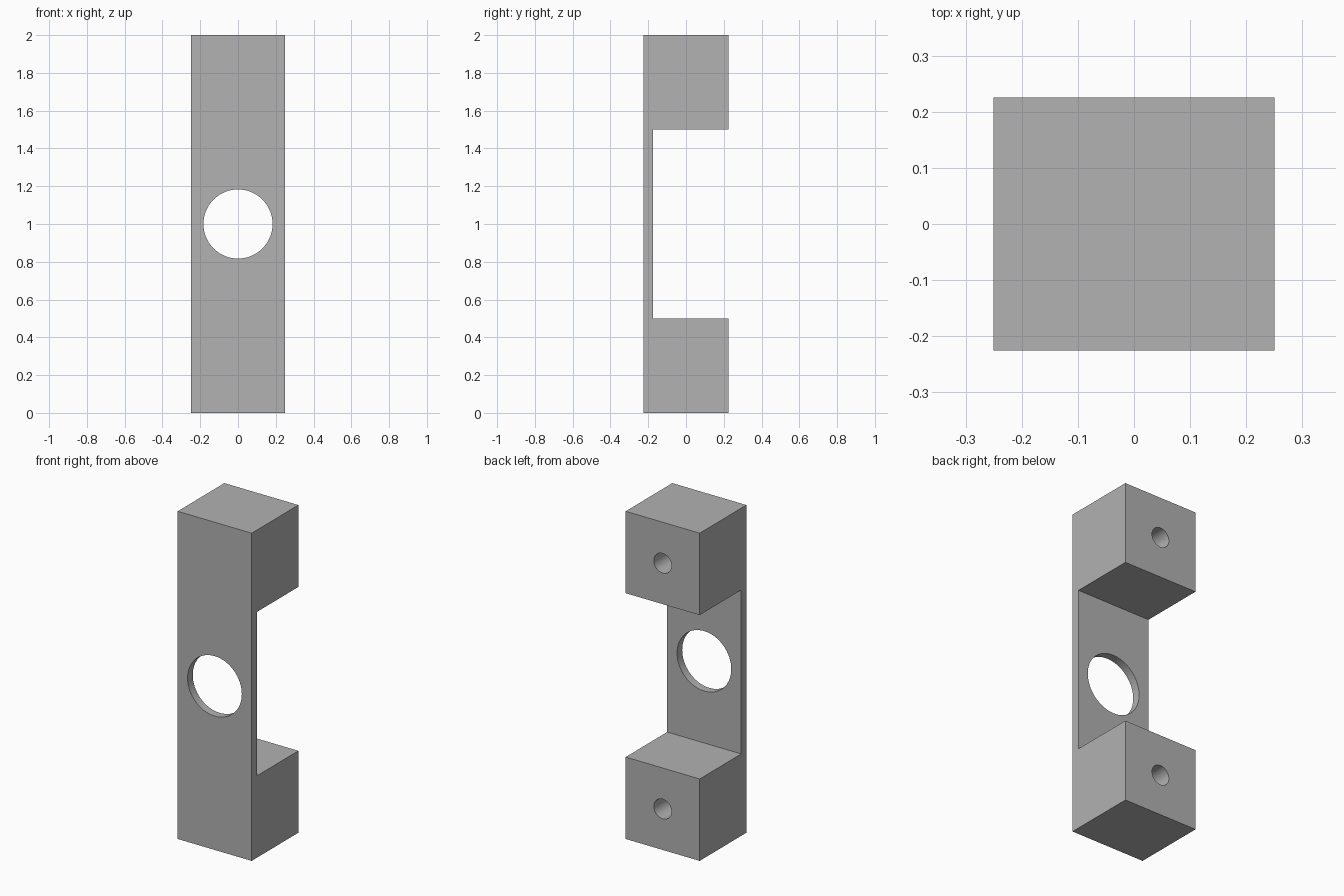
import bpy
import bmesh
from math import radians

default = bpy.data.objects.get("Cube")
if default:
    bpy.data.objects.remove(default, do_unlink=True)

WIDTH, DEPTH, HEIGHT = 0.5, 0.45, 2.0
BLOCK, PLATE = 0.5, 0.05
FRONT, BACK = -DEPTH / 2, DEPTH / 2

grey = bpy.data.materials.new("mid grey")
grey.use_nodes = True
colour = (0.445, 0.445, 0.445, 1)
grey.diffuse_color = colour
grey.node_tree.nodes["Principled BSDF"].inputs["Base Color"].default_value = colour

# Bracket body: C-shaped side profile extruded across the width
inner = FRONT + PLATE
profile = [(FRONT, 0), (BACK, 0), (BACK, BLOCK), (inner, BLOCK),
           (inner, HEIGHT - BLOCK), (BACK, HEIGHT - BLOCK),
           (BACK, HEIGHT), (FRONT, HEIGHT)]
bm = bmesh.new()
side = bm.faces.new([bm.verts.new((-WIDTH / 2, y, z)) for y, z in profile])
result = bmesh.ops.extrude_face_region(bm, geom=[side])
moved = [v for v in result["geom"] if isinstance(v, bmesh.types.BMVert)]
bmesh.ops.translate(bm, verts=moved, vec=(WIDTH, 0, 0))
bmesh.ops.recalc_face_normals(bm, faces=bm.faces)
mesh = bpy.data.meshes.new("bracket")
bm.to_mesh(mesh)
bm.free()
bracket = bpy.data.objects.new("bracket", mesh)
bpy.context.collection.objects.link(bracket)
mesh.materials.append(grey)
bpy.context.view_layer.objects.active = bracket


def drill(name, radius, y_start, y_end, z):
    """Cut a round hole running along y."""
    bpy.ops.mesh.primitive_cylinder_add(
        vertices=64, radius=radius, depth=y_end - y_start,
        location=(0, (y_start + y_end) / 2, z), rotation=(radians(90), 0, 0))
    cutter = bpy.context.object
    cutter.name = name
    cutter.data.materials.append(grey)
    cutter.hide_render = True
    mod = bracket.modifiers.new(name, "BOOLEAN")
    mod.operation = "DIFFERENCE"
    mod.solver = "EXACT"
    mod.object = cutter
    bpy.context.view_layer.objects.active = bracket
    bpy.ops.object.modifier_apply(modifier=name)
    bpy.data.objects.remove(cutter, do_unlink=True)


# Large opening through the plate, blind screw holes in both blocks
drill("plate_opening", 0.183, FRONT - 0.1, inner + 0.1, HEIGHT / 2)
for label, z in (("lower", BLOCK / 2), ("upper", HEIGHT - BLOCK / 2)):
    drill(label + "_screw_hole", 0.06, BACK - 0.35, BACK + 0.1, z)

# Smooth hole walls, crisp edges
bpy.ops.object.select_all(action="DESELECT")
bracket.select_set(True)
bpy.context.view_layer.objects.active = bracket
bpy.ops.object.shade_smooth_by_angle(angle=radians(30))
